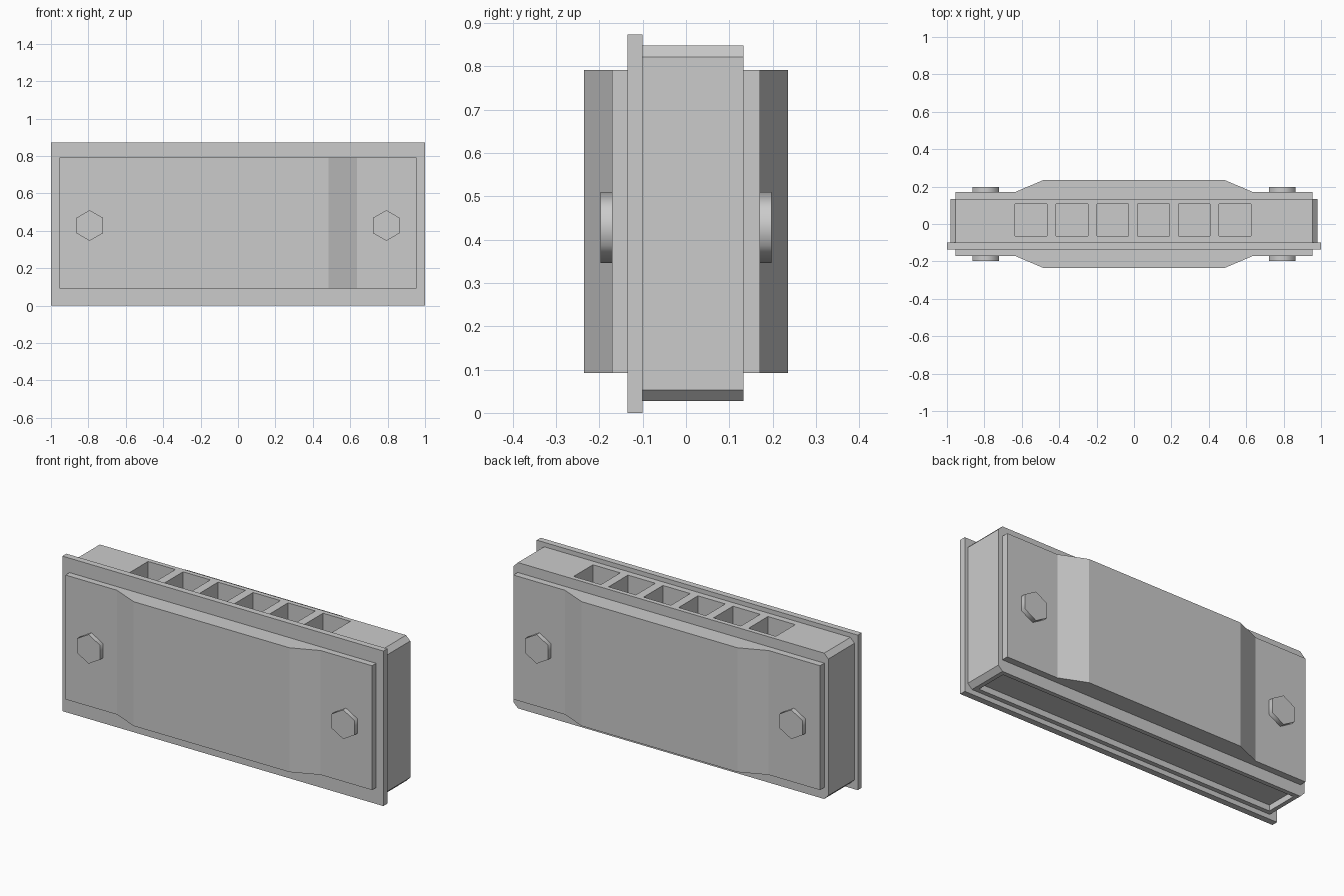
import bpy, bmesh
from math import radians, pi, sin, cos

if "Cube" in bpy.data.objects:
    bpy.data.objects.remove(bpy.data.objects["Cube"])


def extrude(name, outline, axis, lo, hi):
    """Solid from a 2D outline, extruded along y (outline = x,z) or z (outline = x,y)."""
    bm = bmesh.new()
    place = (lambda a, b, c: (a, c, b)) if axis == 'y' else (lambda a, b, c: (a, b, c))
    face = bm.faces.new([bm.verts.new(place(a, b, lo)) for a, b in outline])
    res = bmesh.ops.extrude_face_region(bm, geom=[face])
    shift = place(0, 0, hi - lo)
    bmesh.ops.translate(bm, vec=shift,
                        verts=[g for g in res['geom'] if isinstance(g, bmesh.types.BMVert)])
    bmesh.ops.recalc_face_normals(bm, faces=bm.faces)
    mesh = bpy.data.meshes.new(name)
    bm.to_mesh(mesh)
    bm.free()
    ob = bpy.data.objects.new(name, mesh)
    bpy.context.collection.objects.link(ob)
    return ob


def rect(x0, x1, z0, z1):
    return [(x0, z0), (x1, z0), (x1, z1), (x0, z1)]


def cut(target, cutter):
    cutter.hide_render = True
    mod = target.modifiers.new("cut", 'BOOLEAN')
    mod.operation, mod.solver, mod.object = 'DIFFERENCE', 'EXACT', cutter
    bpy.context.view_layer.objects.active = target
    bpy.ops.object.modifier_apply(modifier=mod.name)
    bpy.data.objects.remove(cutter, do_unlink=True)


# Flange plate
extrude("flange_plate", rect(-1, 1, 0, 0.873), 'y', -0.135, -0.10)

# Body with chamfered corners
X, Z0, Z1, C = 0.98, 0.027, 0.848, 0.026
outline = [(-X + C, Z0), (X - C, Z0), (X, Z0 + C), (X, Z1 - C),
           (X - C, Z1), (-X + C, Z1), (-X, Z1 - C), (-X, Z0 + C)]
body = extrude("body", outline, 'y', -0.10, 0.133)

# Row of square sockets in the top
for i in range(6):
    x = -0.55 + i * 0.218
    cut(body, extrude("socket_cutter", rect(x - 0.085, x + 0.085, -0.065, 0.107), 'z', 0.75, 0.9))

# Shallow recess along the underside
cut(body, extrude("recess_cutter", rect(-0.93, 0.93, -0.075, 0.108), 'z', -0.05, 0.06))

# Raised cover plates and hex bolts, front and back
for side, sign, base in (("front", -1, 0.135), ("back", 1, 0.133)):
    half = [(0.955, base), (0.955, 0.171), (0.635, 0.171), (0.485, 0.235)]
    profile = half + [(-x, y) for x, y in reversed(half)]
    extrude(side + "_cover", [(x, sign * y) for x, y in profile], 'z', 0.092, 0.792)
    for label, x in (("left", -0.793), ("right", 0.793)):
        hexagon = [(x + 0.082 * sin(k * pi / 3), 0.428 + 0.082 * cos(k * pi / 3)) for k in range(6)]
        bolt = extrude(f"{side}_{label}_bolt", hexagon, 'y', sign * 0.171, sign * 0.197)
        bpy.ops.object.select_all(action='DESELECT')
        bolt.select_set(True)
        bpy.context.view_layer.objects.active = bolt
        bpy.ops.object.shade_smooth_by_angle(angle=radians(65))
